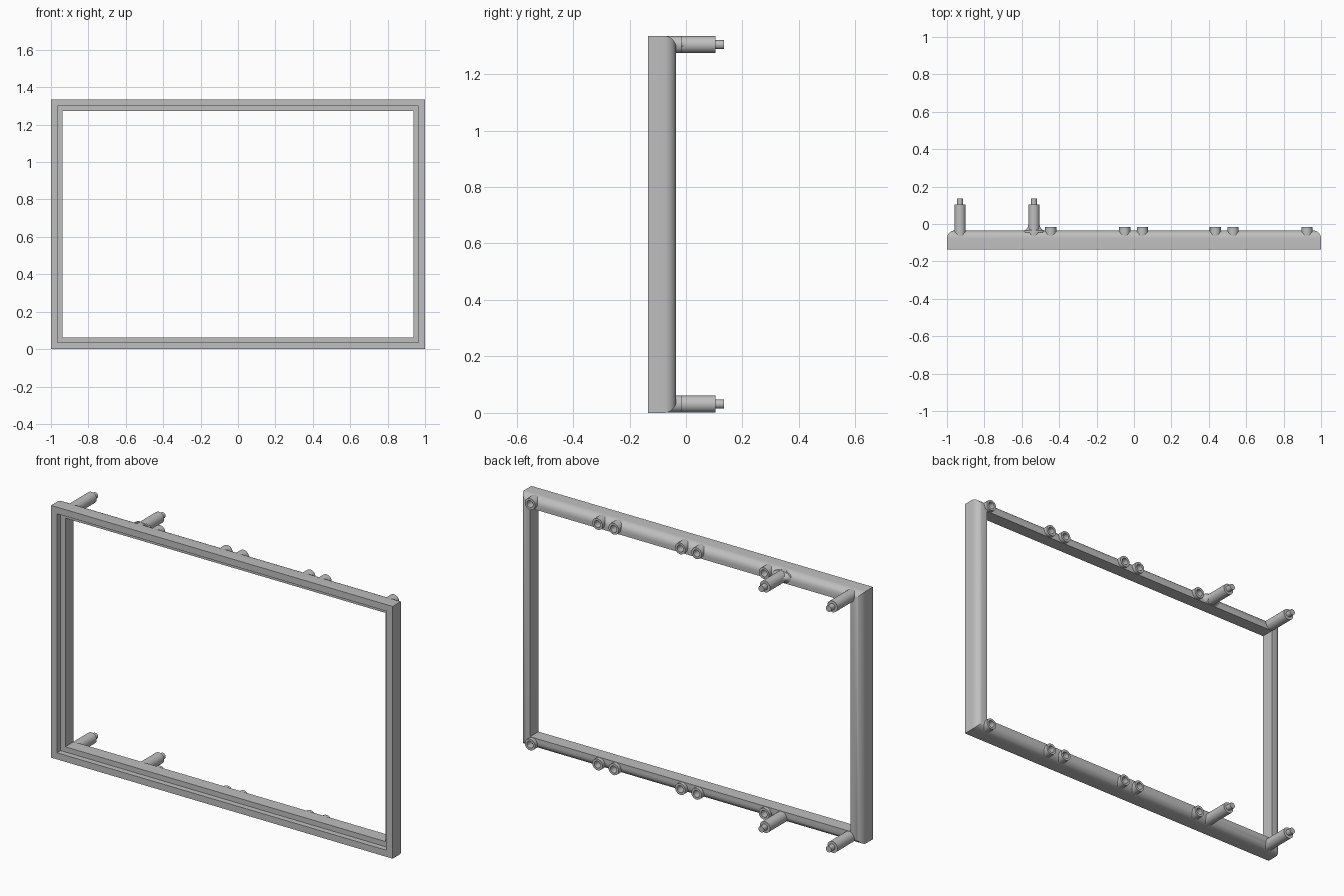
import bpy, bmesh, math
from mathutils import Matrix

cube = bpy.data.objects.get("Cube")
if cube:
    bpy.data.objects.remove(cube, do_unlink=True)

HEIGHT = 1.335
PIN_Z = 0.031
FRONT, BACK = -0.135, -0.035

grey = bpy.data.materials.new("plain_grey")
grey.use_nodes = True
grey.diffuse_color = (0.52, 0.52, 0.52, 1)
grey.node_tree.nodes["Principled BSDF"].inputs["Base Color"].default_value = grey.diffuse_color


def finish(name, bm, smooth=True):
    bmesh.ops.recalc_face_normals(bm, faces=bm.faces)
    mesh = bpy.data.meshes.new(name)
    bm.to_mesh(mesh)
    bm.free()
    mesh.materials.append(grey)
    obj = bpy.data.objects.new(name, mesh)
    bpy.context.collection.objects.link(obj)
    if smooth:
        shade(obj)
    return obj


def shade(obj):
    bpy.ops.object.select_all(action='DESELECT')
    obj.select_set(True)
    bpy.context.view_layer.objects.active = obj
    bpy.ops.object.shade_smooth_by_angle(angle=math.radians(35))


def lathe(bm, profile, x, z, z_scale=1, sides=32):
    """Revolve (radius, y) points about the y axis at x, z and cap both ends."""
    rings = []
    for r, y in profile:
        angles = [math.tau * i / sides for i in range(sides)]
        rings.append([bm.verts.new((x + r * math.cos(a), y, z + z_scale * r * math.sin(a)))
                      for a in angles])
    for a, b in zip(rings, rings[1:]):
        for i in range(sides):
            j = (i + 1) % sides
            bm.faces.new((a[i], a[j], b[j], b[i]))
    bm.faces.new(rings[0])
    bm.faces.new(rings[-1])


# Frame: one mitred section, stepped inside at the front, rounded outside at the back
section = [(0, FRONT), (0.035, FRONT), (0.035, -0.105), (0.0625, -0.105), (0.0625, BACK)]
for i in range(9):
    a = math.pi / 2 * i / 8
    section.append((0.042 * (1 - math.sin(a)), BACK - 0.042 * (1 - math.cos(a))))

bm = bmesh.new()
half = HEIGHT / 2
loops = []
for sx, sz in ((-1, -1), (1, -1), (1, 1), (-1, 1)):
    loops.append([bm.verts.new((sx * (1 - d), y, half + sz * (half - d))) for d, y in section])
for k in range(4):
    a, b = loops[k], loops[(k + 1) % 4]
    for i in range(len(section)):
        j = (i + 1) % len(section)
        bm.faces.new((a[i], a[j], b[j], b[i]))
frame = finish("frame", bm, smooth=False)

rails = {"bottom": PIN_Z, "top": HEIGHT - PIN_Z}
pin_xs = (-0.93, -0.535)
socket_xs = (-0.445, -0.05, 0.045, 0.435, 0.53, 0.925)

# Clear the socket holes out of the frame
bm = bmesh.new()
for z in rails.values():
    for x in socket_xs:
        lathe(bm, [(0.023, -0.06), (0.023, 0.02)], x, z)
cutter = finish("socket_cutter", bm, smooth=False)
cutter.hide_render = True
cut = frame.modifiers.new("socket_holes", 'BOOLEAN')
cut.object = cutter
cut.solver = 'EXACT'
bpy.context.view_layer.objects.active = frame
bpy.ops.object.modifier_apply(modifier=cut.name)
bpy.data.objects.remove(cutter, do_unlink=True)
shade(frame)

# Stepped pins and open sockets on the top and bottom rails
pin = [(0.03, -0.08), (0.03, 0.104), (0.016, 0.104), (0.016, 0.135)]
socket = [(0.03, -0.08), (0.03, -0.016), (0.018, -0.016), (0.018, -0.055)]
for rail, z in rails.items():
    for label, xs, profile in (("pin", pin_xs, pin), ("socket", socket_xs, socket)):
        for n, x in enumerate(xs, 1):
            bm = bmesh.new()
            lathe(bm, profile, x, z)
            finish(f"{rail}_{label}_{n}", bm)

# Flared collar at the foot of the inner top pin
bm = bmesh.new()
lathe(bm, [(0.055, -0.045), (0.055, BACK), (0.042, -0.029), (0.034, -0.018), (0.03, -0.005)],
      pin_xs[1], rails["top"], z_scale=0.55)
finish("top_pin_collar", bm)
